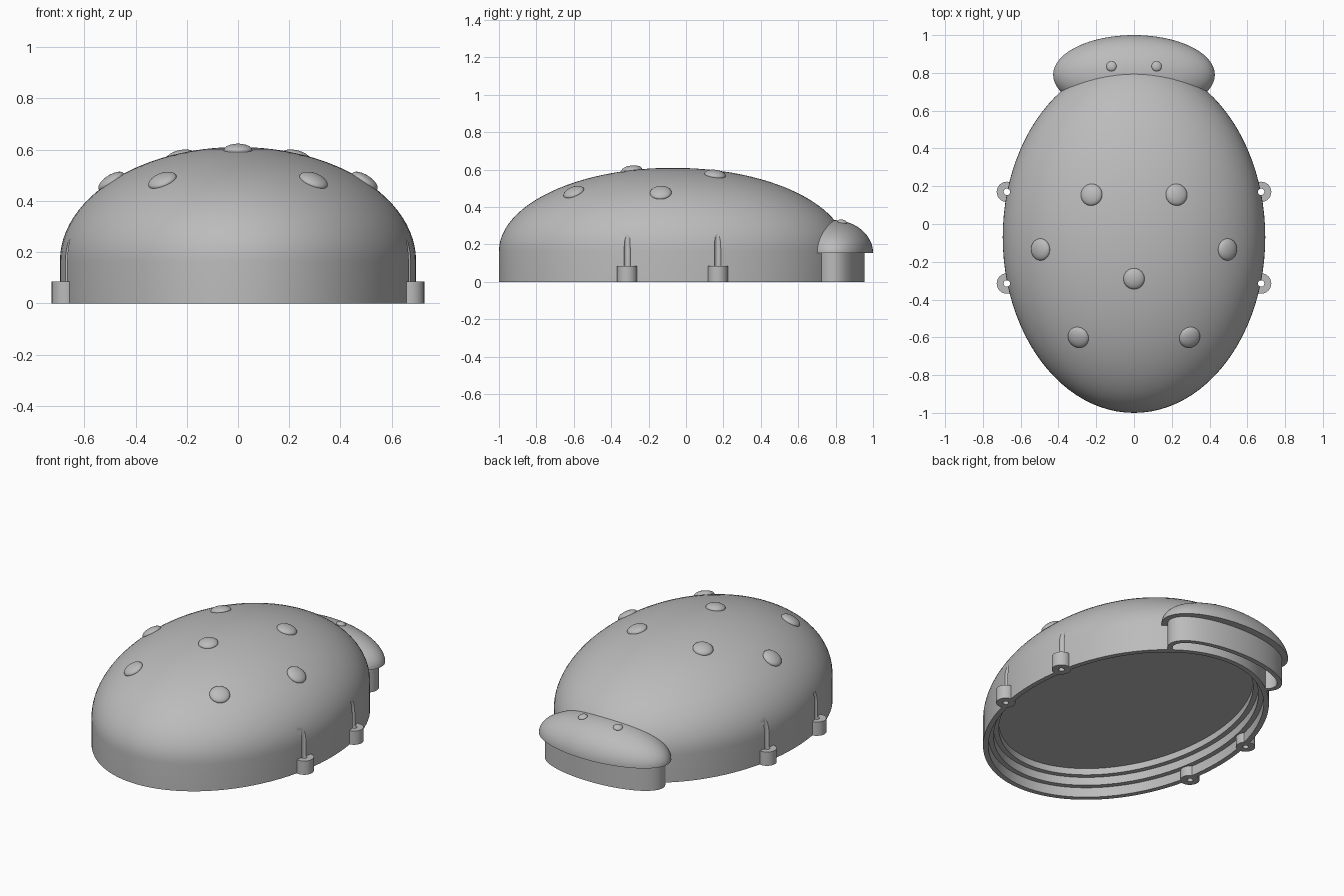
import bpy, bmesh
from math import sin, cos, pi, radians
from mathutils import Vector

if "Cube" in bpy.data.objects:
    bpy.data.objects.remove(bpy.data.objects["Cube"])

grey = bpy.data.materials.new("plain grey")
grey.use_nodes = True
grey.diffuse_color = (0.5, 0.5, 0.5, 1)
grey.node_tree.nodes["Principled BSDF"].inputs["Base Color"].default_value = (0.5, 0.5, 0.5, 1)


def finish(name, bm):
    """Turn a bmesh into a smooth shaded object."""
    bmesh.ops.recalc_face_normals(bm, faces=bm.faces)
    mesh = bpy.data.meshes.new(name)
    bm.to_mesh(mesh)
    bm.free()
    mesh.materials.append(grey)
    obj = bpy.data.objects.new(name, mesh)
    bpy.context.collection.objects.link(obj)
    smooth(obj)
    return obj


def smooth(obj):
    bpy.ops.object.select_all(action='DESELECT')
    obj.select_set(True)
    bpy.context.view_layer.objects.active = obj
    bpy.ops.object.shade_smooth_by_angle(angle=radians(30))


def loft(name, rings, centre, sides=96, tube=False, arc=None):
    """Join elliptical rings (rx, ry, z); a tube joins last to first, an arc stays open-ended."""
    bm = bmesh.new()
    start, end = arc or (0, 2 * pi)
    count = sides + 1 if arc else sides
    loops = []
    for rx, ry, z in rings:
        angles = [start + (end - start) * i / sides for i in range(count)]
        loops.append([bm.verts.new((centre[0] + rx * cos(a), centre[1] + ry * sin(a), z))
                      for a in angles])
    pairs = list(zip(loops, loops[1:]))
    if tube:
        pairs.append((loops[-1], loops[0]))
    for a, b in pairs:
        for i in range(sides):
            j = (i + 1) % count
            bm.faces.new((a[i], a[j], b[j], b[i]))
    if arc:
        for k in (0, -1):
            bm.faces.new([lp[k] for lp in loops])
    elif not tube:
        bm.faces.new(loops[0])
        bm.faces.new(loops[-1])
    return finish(name, bm)


def dome(rx, ry, base, height, steps=24):
    """Rings of a half ellipsoid from near the pole to its base."""
    angles = [pi / 2 * max(i, 0.1) / steps for i in range(steps + 1)]
    return [(rx * sin(a), ry * sin(a), base + height * cos(a)) for a in angles]


def bump(name, x, y, centre, radii, base, height, size, thick):
    """Flattened ball lying on a dome, aligned with the surface normal."""
    u, v = (x - centre[0]) / radii[0], (y - centre[1]) / radii[1]
    w = (1 - u * u - v * v) ** 0.5
    normal = Vector((u / radii[0], v / radii[1], w / height))
    bm = bmesh.new()
    bmesh.ops.create_uvsphere(bm, u_segments=32, v_segments=16, radius=1)
    obj = finish(name, bm)
    obj.scale = (size, size, thick)
    obj.rotation_euler = normal.to_track_quat('Z', 'Y').to_euler()
    obj.location = (x, y, base + height * w)


# Shell: dome, upright wall and stepped recess underneath
SHELL, SX, SY = (0, -0.07), 0.695, 0.93
BASE, RISE = 0.165, 0.445
rings = dome(SX, SY, BASE, RISE)
for inset, z in ((0, 0), (0.03, 0), (0.03, 0.06), (0.06, 0.06),
                 (0.06, 0.11), (0.09, 0.11), (0.09, 0.15)):
    rings.append((SX - inset, SY - inset, z))
shell = loft("shell", rings, SHELL)

# Screw bosses, with their channels cut up through the shell wall
HOLE = 0.017
for side, label in ((1, "left"), (-1, "right")):
    for y, place in ((0.17, "rear"), (-0.315, "front")):
        spot = (side * 0.673, y)
        loft(f"{place}_{label}_boss",
             [(r, r, z) for r, z in ((0.054, 0), (0.054, 0.085), (HOLE, 0.085), (HOLE, 0))],
             spot, 32, tube=True)
        cutter = loft("channel_cutter", [(HOLE, HOLE, -0.1), (HOLE, HOLE, 0.8)], spot, 24)
        cutter.hide_render = True
        mod = shell.modifiers.new("channel", 'BOOLEAN')
        mod.operation, mod.solver, mod.object = 'DIFFERENCE', 'EXACT', cutter
        bpy.context.view_layer.objects.active = shell
        bpy.ops.object.modifier_apply(modifier=mod.name)
        bpy.data.objects.remove(cutter)
smooth(shell)

# Head: half ellipsoid cap above a thin curved wall
HEAD, HX, HY = (0, 0.79), 0.428, 0.21
loft("head_cap", dome(HX, HY, 0.155, 0.175), HEAD)
loft("head_wall",
     [(0.395, 0.165, 0), (0.395, 0.165, 0.16), (0.365, 0.135, 0.16), (0.365, 0.135, 0)],
     HEAD, 64, tube=True, arc=(radians(-30), radians(210)))

# Raised spots on the shell and eyes on the head
bump("middle_spot", 0, -0.29, SHELL, (SX, SY), BASE, RISE, 0.056, 0.025)
for side, label in ((1, "left"), (-1, "right")):
    for place, x, y in (("rear", 0.225, 0.155), ("side", 0.495, -0.135), ("front", 0.295, -0.6)):
        bump(f"{place}_{label}_spot", side * x, y, SHELL, (SX, SY), BASE, RISE, 0.058, 0.025)
    bump(f"{label}_eye", side * 0.12, 0.835, HEAD, (HX, HY), 0.155, 0.175, 0.027, 0.014)
